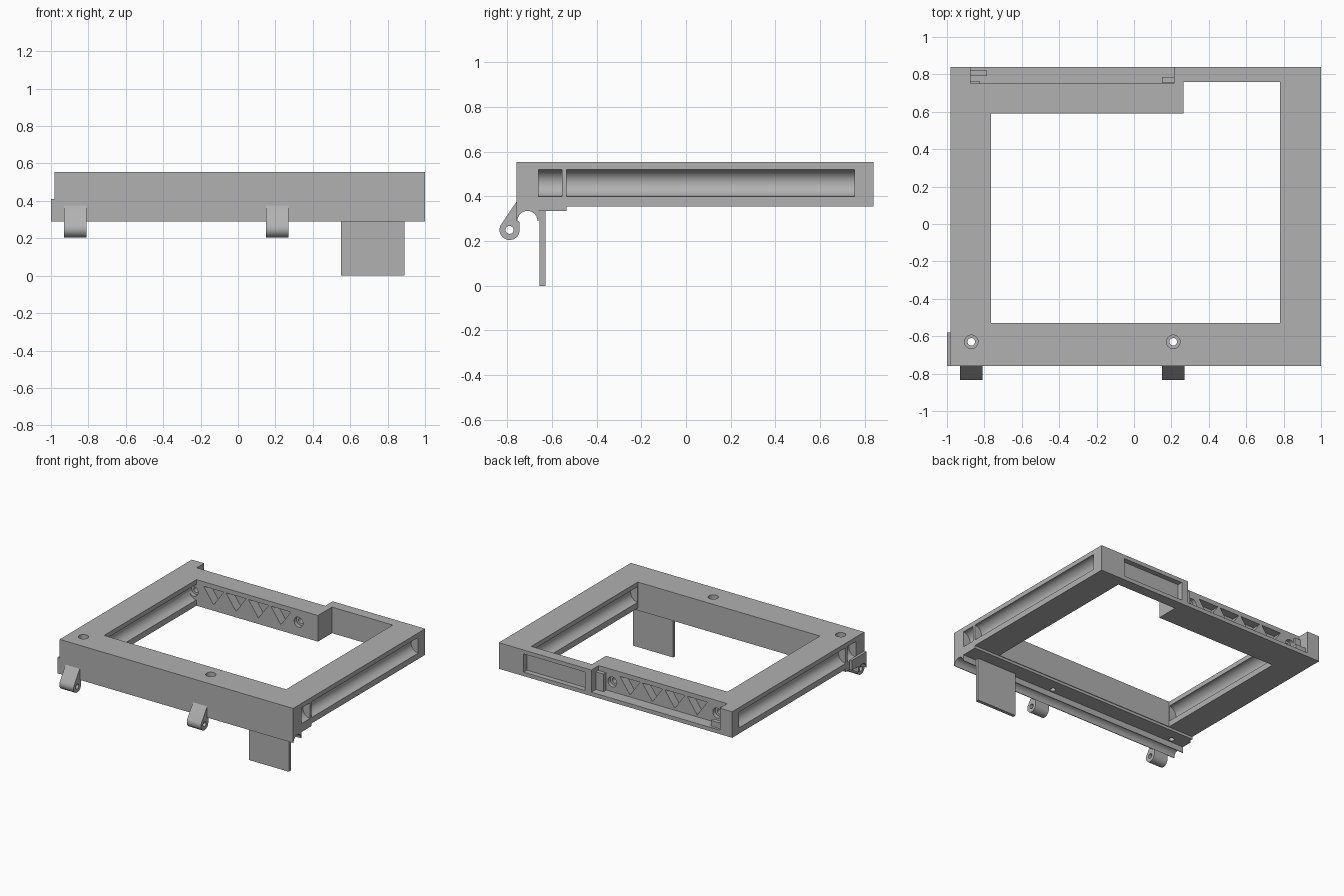
import bpy, bmesh
from math import pi, cos, sin
from mathutils import Vector

old = bpy.data.objects.get("Cube")
if old:
    bpy.data.objects.remove(old, do_unlink=True)

grey = bpy.data.materials.new("plain grey")
grey.use_nodes = True
grey.diffuse_color = (0.44, 0.44, 0.44, 1)
grey.node_tree.nodes["Principled BSDF"].inputs["Base Color"].default_value = (0.44, 0.44, 0.44, 1)

AXES = {"x": lambda a, b, t: (t, a, b),
        "y": lambda a, b, t: (a, t, b),
        "z": lambda a, b, t: (a, b, t)}


def prism(name, points, axis, lo, hi):
    """Extrude a 2D outline along one axis."""
    place = AXES[axis]
    bm = bmesh.new()
    face = bm.faces.new([bm.verts.new(place(a, b, lo)) for a, b in points])
    moved = bmesh.ops.extrude_face_region(bm, geom=[face])["geom"]
    shift = Vector(place(0, 0, hi - lo))
    bmesh.ops.translate(bm, vec=shift, verts=[v for v in moved if isinstance(v, bmesh.types.BMVert)])
    bmesh.ops.recalc_face_normals(bm, faces=bm.faces)
    mesh = bpy.data.meshes.new(name)
    bm.to_mesh(mesh)
    bm.free()
    mesh.materials.append(grey)
    obj = bpy.data.objects.new(name, mesh)
    bpy.context.scene.collection.objects.link(obj)
    return obj


def box(name, x0, x1, y0, y1, z0, z1):
    return prism(name, [(x0, y0), (x1, y0), (x1, y1), (x0, y1)], "z", z0, z1)


def arc(a, b, r, start=0, end=2 * pi, n=32):
    return [(a + r * cos(start + (end - start) * i / n),
             b + r * sin(start + (end - start) * i / n)) for i in range(n + 1)]


def rod(name, a, b, r, axis, lo, hi):
    return prism(name, arc(a, b, r)[:-1], axis, lo, hi)


def cut(obj, *cutters):
    """Subtract the cutters and remove them."""
    bpy.context.view_layer.objects.active = obj
    for c in cutters:
        c.hide_render = True
        mod = obj.modifiers.new("cut", "BOOLEAN")
        mod.operation = "DIFFERENCE"
        mod.solver = "EXACT"
        mod.object = c
        bpy.ops.object.modifier_apply(modifier=mod.name)
        bpy.data.objects.remove(c, do_unlink=True)


BOT, TOP, MID = 0.355, 0.555, 0.46
FRONT, BACK = -0.76, 0.84
LEFT, RIGHT = -0.98, 1.0
SCREWS = (-0.87, 0.21)

# Rectangular frame with a stepped opening
frame = box("frame", LEFT, RIGHT, FRONT, BACK, BOT, TOP)
cut(frame, prism("opening", [(-0.765, -0.53), (0.78, -0.53), (0.78, 0.76), (0.265, 0.76),
                             (0.265, 0.59), (-0.765, 0.59)], "z", 0.2, 0.7))

# Round grooves along the outer and inner sides
for x in (LEFT, RIGHT):
    for y0, y1 in ((-0.66, -0.555), (-0.535, 0.755)):
        cut(frame, rod("groove", x, MID, 0.06, "y", y0, y1))
cut(frame, rod("groove", -0.765, MID, 0.06, "y", -0.529, 0.589),
    rod("groove", 0.78, MID, 0.06, "y", -0.529, 0.759))

# Back notch above a floor plate, and a shallow rectangular recess beside it
cut(frame, box("notch", -0.875, 0.215, 0.75, 0.9, 0.385, 0.6),
    box("recess", 0.27, 0.79, 0.8, 0.9, 0.385, 0.525))

# Triangular pockets on both faces of the back bar
for i in range(4):
    x = -0.62 + i * 0.19
    for y0, y1 in ((0.5, 0.66), (0.685, 0.8)):
        cut(frame, prism("pocket", [(x - 0.085, 0.52), (x + 0.085, 0.52), (x, 0.4)], "y", y0, y1))

# Screw holes through the back bar, with wider seats
for x in (-0.79, 0.1):
    cut(frame, rod("hole", x, MID, 0.02, "y", 0.5, 0.8),
        rod("seat", x, MID, 0.038, "y", 0.72, 0.8),
        rod("seat", x, MID, 0.038, "y", 0.5, 0.62))

# Small catches standing in the back notch
box("left_catch", -0.875, -0.785, 0.79, 0.82, 0.385, 0.43)
box("left_catch_stem", -0.875, -0.825, 0.75, 0.765, 0.385, 0.52)
box("right_catch", 0.15, 0.215, 0.755, 0.785, 0.385, 0.52)


# Lower front rail with a round channel and rear flange
def rail_outline(flange):
    return ([(FRONT, BOT), (FRONT, 0.29)] + arc(-0.71, 0.29, 0.045, pi, 0, 20)
            + [(-0.66, 0.29), (-0.66, 0.335), (flange, 0.335), (flange, BOT)])


rail = prism("front_rail", rail_outline(-0.535), "x", LEFT, RIGHT)
prism("side_tab_lower", rail_outline(-0.58), "x", -1.0, LEFT)
box("side_tab_upper", -1.0, LEFT, FRONT, -0.58, BOT, 0.41)

# Counterbored holes in the front bar
for x in SCREWS:
    for part in (frame, rail):
        cut(part, rod("hole", x, -0.63, 0.02, "z", 0.2, 0.7))
    cut(frame, rod("counterbore", x, -0.63, 0.036, "z", 0.5, 0.7))

# Hinge lugs on the front
for x, side in zip(SCREWS, ("right", "left")):
    outline = arc(-0.79, 0.25, 0.045, pi * 0.83, pi * 2.0, 28) + [(-0.745, 0.285), (FRONT, 0.295), (FRONT, 0.375)]
    lug = prism(side + "_hinge_lug", outline, "x", x - 0.06, x + 0.06)
    cut(lug, rod("pin_hole", -0.79, 0.25, 0.018, "x", x - 0.1, x + 0.1))

# Hanging plate
box("hanging_plate", 0.55, 0.89, -0.655, -0.63, 0.0, 0.335)

# Smooth curved walls, keep edges sharp
for obj in bpy.context.scene.objects:
    if obj.type == "MESH":
        bpy.ops.object.select_all(action="DESELECT")
        obj.select_set(True)
        bpy.context.view_layer.objects.active = obj
        bpy.ops.object.shade_smooth_by_angle(angle=pi / 6)
